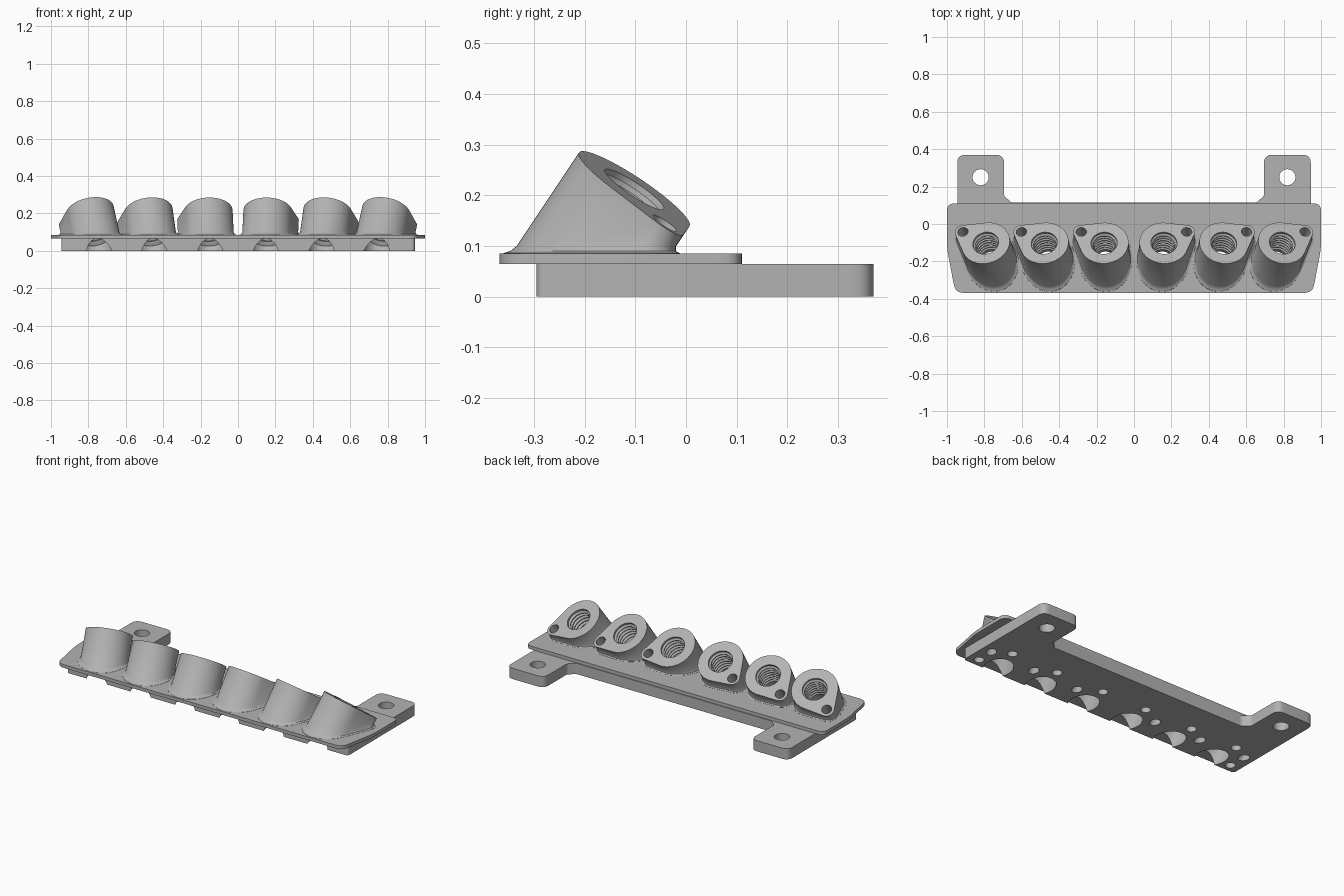
import bpy, bmesh, math
from mathutils import Vector

if "Cube" in bpy.data.objects:
    bpy.data.objects.remove(bpy.data.objects["Cube"], do_unlink=True)

GREY = (0.45, 0.45, 0.45, 1)
mat = bpy.data.materials.new("light grey")
mat.use_nodes = True
mat.diffuse_color = GREY
mat.node_tree.nodes["Principled BSDF"].inputs["Base Color"].default_value = GREY

PLATE_TOP, FLANGE_TOP = 0.065, 0.085
FACE_Y, FACE_Z = -0.102, 0.212      # centre of each slanted port face
PITCH = 0.022                       # thread pitch


def loft(name, rings):
    """Closed solid through matching rings of points."""
    bm = bmesh.new()
    loops = [[bm.verts.new(p) for p in ring] for ring in rings]
    n = len(loops[0])
    for a, b in zip(loops, loops[1:]):
        for i in range(n):
            j = (i + 1) % n
            bm.faces.new((a[i], a[j], b[j], b[i]))
    bm.faces.new(loops[0][::-1])
    bm.faces.new(loops[-1])
    bmesh.ops.recalc_face_normals(bm, faces=bm.faces)
    mesh = bpy.data.meshes.new(name)
    bm.to_mesh(mesh)
    bm.free()
    mesh.materials.append(mat)
    ob = bpy.data.objects.new(name, mesh)
    bpy.context.scene.collection.objects.link(ob)
    return ob


def slab(name, corners, z0, z1):
    """Extruded outline; each corner is x, y, rounding radius."""
    pts = []
    for i, (x, y, r) in enumerate(corners):
        p = Vector((x, y))
        a = (Vector(corners[i - 1][:2]) - p).normalized() * r
        b = (Vector(corners[(i + 1) % len(corners)][:2]) - p).normalized() * r
        if r == 0:
            pts.append(p)
            continue
        for k in range(9):
            t = k / 8
            pts.append(p + a * (1 - t) ** 2 + b * t ** 2)
    return loft(name, [[(p.x, p.y, z) for p in pts] for z in (z0, z1)])


def mirrored(half):
    return half + [(-x, y, r) for x, y, r in reversed(half)]


def lathe(name, origin, axis, profile, n=40):
    """Solid of revolution about an axis; profile is distance, radius."""
    e1 = axis.orthogonal().normalized()
    e2 = axis.cross(e1)
    angles = [2 * math.pi * i / n for i in range(n)]
    ob = loft(name, [[origin + axis * t + (e1 * math.cos(a) + e2 * math.sin(a)) * r
                      for a in angles] for t, r in profile])
    ob.hide_render = True
    return ob


def teardrop(boss, big, small, n=72):
    """Outline wrapped round the port circle and the screw boss circle."""
    pts = []
    for i in range(n):
        d = Vector((math.cos(2 * math.pi * i / n), math.sin(2 * math.pi * i / n)))
        pts.append(boss + d * small if boss.dot(d) + small > big else d * big)
    return pts


def cut(ob, cutters):
    for c in cutters:
        m = ob.modifiers.new("cut", 'BOOLEAN')
        m.operation = 'DIFFERENCE'
        m.solver = 'EXACT'
        m.object = c
    dg = bpy.context.evaluated_depsgraph_get()
    mesh = bpy.data.meshes.new_from_object(ob.evaluated_get(dg))
    ob.modifiers.clear()
    ob.data = mesh


# Mounting plate with two rear ears
plate = slab("mounting_plate", mirrored([
    (0.945, -0.295, 0.02), (0.945, 0.37, 0.045), (0.695, 0.37, 0.045),
    (0.695, 0.15, 0.01), (0.655, 0.115, 0.01)]), 0, PLATE_TOP)

# Thin flange on top, tapering towards the front
flange = slab("flange", mirrored([
    (0.955, -0.368, 0.045), (1, -0.13, 0.04), (1, 0.11, 0.04)]), PLATE_TOP, FLANGE_TOP)

UP = Vector((0, 0, 1))
plate_cutters = [lathe("ear_hole_cutter", Vector((s * 0.82, 0.25, 0)), UP,
                       [(-0.1, 0.043), (0.2, 0.043)]) for s in (-1, 1)]
flange_cutters = []

# Threaded bore profile: sawtooth thread above, plain clearance bore below
bore = [(0.03, 0.07), (-0.012, 0.07)]
for k in range(7):
    t = -0.012 - k * PITCH
    bore += [(t - PITCH * 0.4, 0.06), (t - PITCH * 0.55, 0.06), (t - PITCH, 0.07)]
bore += [(-0.172, 0.08), (-0.42, 0.08)]

ports = []
for side, word in ((-1, "right"), (1, "left")):
    for pos, x, lean in (("inner", 0.16, 0.05), ("middle", 0.48, 0.14), ("outer", 0.793, 0.22)):
        name = f"{word}_{pos}_port"
        centre = Vector((side * x, FACE_Y, FACE_Z))
        slope = Vector((side * lean, 0.667, 1))
        axis = slope.normalized()
        e1 = (Vector((1, 0, 0)) - axis * axis.x).normalized()
        e2 = axis.cross(e1)
        off = Vector((side * 0.122, 0.06, 0))
        off.z = -off.dot(slope)
        boss = Vector((off.dot(e1), off.dot(e2)))

        # Slanted port body with a flared foot
        def ring(grow, z=None):
            pts = [centre + e1 * p.x + e2 * p.y
                   for p in teardrop(boss, 0.131 + grow, 0.043 + grow)]
            return pts if z is None else [p + slope * (z - p.z) for p in pts]

        body = loft(name, [ring(0.014, FLANGE_TOP - 0.005), ring(0.014, FLANGE_TOP + 0.001),
                           ring(0.005, FLANGE_TOP + 0.005), ring(0, FLANGE_TOP + 0.015),
                           ring(0)])
        main = lathe("bore_cutter", centre, axis, bore)
        screw = lathe("screw_cutter", centre + off, axis, [(0.05, 0.028), (-0.32, 0.028)], 24)
        cut(body, [main, screw])
        ports.append(body)
        flange_cutters += [main, screw]

        # Blind holes in the underside
        spots = [(x - 0.01, -0.082)] + ([(0.88, -0.245)] if pos == "outer" else [])
        plate_cutters += [main, screw] + [
            lathe("blind_hole_cutter", Vector((side * sx, sy, 0)), UP,
                  [(-0.05, 0.028), (0.05, 0.028)], 24) for sx, sy in spots]

cut(plate, plate_cutters)
cut(flange, flange_cutters)
for c in set(plate_cutters + flange_cutters):
    bpy.data.objects.remove(c, do_unlink=True)

# Smooth round walls, crisp edges
bpy.ops.object.select_all(action='DESELECT')
for ob in [plate, flange] + ports:
    ob.select_set(True)
bpy.context.view_layer.objects.active = plate
bpy.ops.object.shade_smooth_by_angle(angle=math.radians(30))
